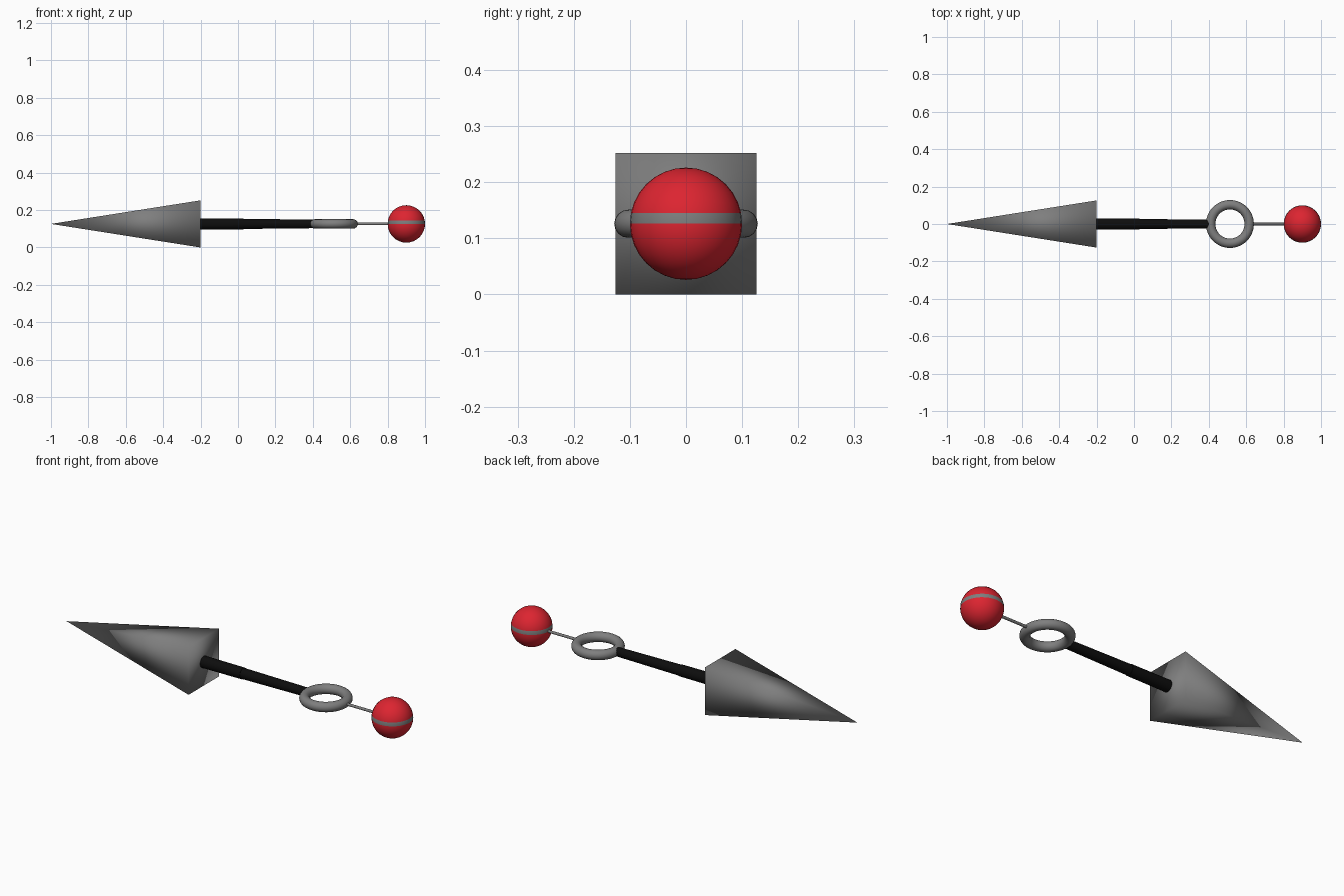
import bpy, bmesh, math
from mathutils import Matrix

if "Cube" in bpy.data.objects:
    bpy.data.objects.remove(bpy.data.objects["Cube"])

ZC = 0.126  # height of the long axis


def material(name, rgb):
    m = bpy.data.materials.new(name)
    m.diffuse_color = (*rgb, 1)
    m.use_nodes = True
    m.node_tree.nodes["Principled BSDF"].inputs["Base Color"].default_value = m.diffuse_color
    return m


steel = material("steel_grey", (0.21, 0.21, 0.21))
black = material("black", (0.004, 0.004, 0.004))
red = material("red", (0.72, 0.018, 0.03))


def finish(bm, name, *mats):
    """Turn a bmesh into a smooth-shaded object."""
    for f in bm.faces:
        f.smooth = True
    me = bpy.data.meshes.new(name)
    bm.to_mesh(me)
    bm.free()
    for m in mats:
        me.materials.append(m)
    ob = bpy.data.objects.new(name, me)
    bpy.context.collection.objects.link(ob)
    return ob


def sharp_edges(ob, angle=30):
    bpy.ops.object.select_all(action='DESELECT')
    ob.select_set(True)
    bpy.context.view_layer.objects.active = ob
    bpy.ops.object.shade_smooth_by_angle(angle=math.radians(angle))


def bar(name, x0, x1, r0, r1, mat, sides=32, turn=0):
    """Round or polygonal bar along x; r0 is the radius at x0."""
    bm = bmesh.new()
    place = (Matrix.Translation(((x0 + x1) / 2, 0, ZC))
             @ Matrix.Rotation(math.radians(-90), 4, 'Y')
             @ Matrix.Rotation(math.radians(turn), 4, 'Z'))
    bmesh.ops.create_cone(bm, cap_ends=True, segments=sides, radius1=r1,
                          radius2=r0, depth=x1 - x0, matrix=place)
    return finish(bm, name, mat)


# Four-sided pointed blade, smooth shaded all over
bar("blade", -1.0, -0.2, 0.0, ZC * math.sqrt(2), steel, sides=4, turn=45)

# Handle in two steps, and the thin rod to the ball
sharp_edges(bar("handle_thick", -0.2, 0.03, 0.03, 0.029, black))
sharp_edges(bar("handle_thin", 0.03, 0.4, 0.027, 0.023, black))
sharp_edges(bar("rod", 0.62, 0.82, 0.007, 0.007, steel, sides=16))

# Ring lying flat at the end of the handle
bpy.ops.mesh.primitive_torus_add(location=(0.513, 0, ZC), major_radius=0.103,
                                 minor_radius=0.025, major_segments=48,
                                 minor_segments=16)
ring = bpy.context.object
ring.name = "ring"
ring.data.materials.append(steel)
bpy.ops.object.shade_smooth()

# Red ball with a thin grey band just above its equator
bm = bmesh.new()
bmesh.ops.create_uvsphere(bm, u_segments=32, v_segments=16, radius=0.1,
                          matrix=Matrix.Translation((0.9, 0, ZC)))
for f in bm.faces:
    if 0 < f.calc_center_median().z - ZC < 0.019:
        f.material_index = 1
finish(bm, "ball", red, steel)
